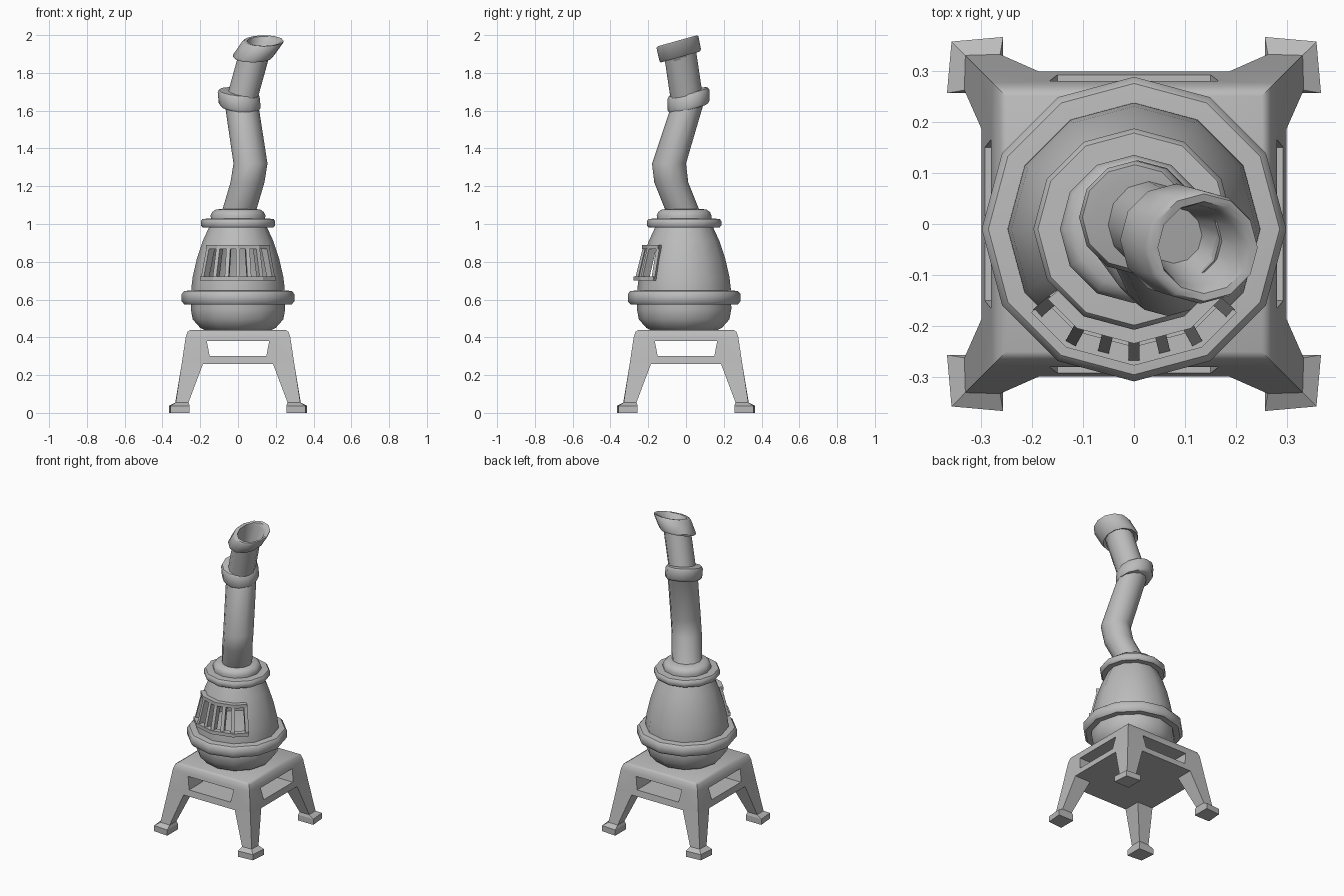
import bpy, bmesh
from math import sin, cos, pi, radians

if "Cube" in bpy.data.objects:
    bpy.data.objects.remove(bpy.data.objects["Cube"])

iron = bpy.data.materials.new("grey_iron")
iron.use_nodes = True
GREY = (0.5, 0.5, 0.5, 1)
iron.diffuse_color = GREY
iron.node_tree.nodes["Principled BSDF"].inputs["Base Color"].default_value = GREY

CY = -0.01    # stove axis
SIDES = 12


def loft(name, *chains):
    """Skin each chain of equal-sized rings into a capped solid."""
    bm = bmesh.new()
    for rings in chains:
        loops = [[bm.verts.new(p) for p in ring] for ring in rings]
        n = len(loops[0])
        for a, b in zip(loops, loops[1:]):
            for i in range(n):
                j = (i + 1) % n
                bm.faces.new((a[i], a[j], b[j], b[i]))
        bm.faces.new(loops[0])
        bm.faces.new(loops[-1])
    bmesh.ops.recalc_face_normals(bm, faces=bm.faces)
    mesh = bpy.data.meshes.new(name)
    bm.to_mesh(mesh)
    bm.free()
    mesh.materials.append(iron)
    obj = bpy.data.objects.new(name, mesh)
    bpy.context.collection.objects.link(obj)
    return obj


def activate(obj):
    bpy.ops.object.select_all(action='DESELECT')
    obj.select_set(True)
    bpy.context.view_layer.objects.active = obj


def smooth(obj, angle=42):
    activate(obj)
    bpy.ops.object.shade_smooth_by_angle(angle=radians(angle))


def cut(obj, cutter):
    activate(obj)
    mod = obj.modifiers.new("cut", 'BOOLEAN')
    mod.object, mod.operation, mod.solver = cutter, 'DIFFERENCE', 'EXACT'
    bpy.ops.object.modifier_apply(modifier=mod.name)
    bpy.data.objects.remove(cutter)


def circle(x, y, z, r, tilt_x=0, tilt_y=0):
    pts = []
    for i in range(SIDES):
        a = 2 * pi * i / SIDES
        dx, dy = r * cos(a), r * sin(a)
        pts.append((x + dx, y + dy, z + tilt_x * dx + tilt_y * dy))
    return pts


def lathe(name, profile):
    return loft(name, [circle(0, CY, z, r) for r, z in profile])


def square(z, h):
    return [(-h, -h, z), (h, -h, z), (h, h, z), (-h, h, z)]


# Stand: tapered box with a window tunnel in each direction
stand = loft("stand", [square(0.26, 0.298), square(0.40, 0.277),
                       square(0.43, 0.267), square(0.44, 0.25)])
for swap in (False, True):
    rings = []
    for t in (-0.5, 0.5):
        ring = [(-0.15, t, 0.30), (0.15, t, 0.30), (0.165, t, 0.38), (-0.165, t, 0.38)]
        rings.append([(y, x, z) for x, y, z in ring] if swap else ring)
    cut(stand, loft("tunnel_cutter", rings))
smooth(stand)


# Splayed legs with flared feet: (height, outer, outer side corner, inner)
LEG = [(0, 0.357, 0.366, 0.256), (0.037, 0.357, 0.366, 0.256),
       (0.055, 0.33, 0.332, 0.262), (0.26, 0.298, 0.298, 0.185)]
for sx, side in ((1, "left"), (-1, "right")):
    for sy, end in ((-1, "front"), (1, "back")):
        loft(f"{end}_{side}_leg",
             [[(sx * x, sy * y, z) for x, y in ((o, o), (i, c), (i, i), (c, i))]
              for z, o, c, i in LEG])

# Hollow pot body with a front opening
body = lathe("body", [(0.17, 0.435), (0.2, 0.45), (0.24, 0.495), (0.25, 0.55),
                      (0.247, 0.66), (0.24, 0.72), (0.217, 0.82),
                      (0.187, 0.91), (0.15, 0.99)])
activate(body)
shell = body.modifiers.new("shell", 'SOLIDIFY')
shell.thickness, shell.offset = 0.025, -1
bpy.ops.object.modifier_apply(modifier=shell.name)
wedge = [(0, CY), (0.38, -0.33), (-0.38, -0.33)]
cut(body, loft("opening_cutter", [[(x, y, z) for x, y in wedge] for z in (0.71, 0.88)]))
smooth(body)

# Bands around the body and the pipe seat
smooth(lathe("belly_band", [(0.235, 0.575), (0.285, 0.575), (0.298, 0.59),
                            (0.298, 0.63), (0.285, 0.645), (0.235, 0.65)]))
smooth(lathe("top_band", [(0.14, 0.982), (0.188, 0.982), (0.197, 0.992),
                          (0.197, 1.015), (0.188, 1.027), (0.13, 1.03)]))
smooth(lathe("pipe_seat", [(0.143, 1.02), (0.145, 1.045), (0.137, 1.063),
                           (0.118, 1.077), (0.08, 1.08)]))


# Grate: two faceted rails and slats following the body
def polar(deg, r, z, side=0):
    a = radians(deg)
    r *= cos(radians(15)) / cos(radians(deg % 30 - 15))
    return (r * sin(a) + side * cos(a), CY - r * cos(a) + side * sin(a), z)


def rail(z1, z2, r1, r2):
    return [[polar(d, r1, z1), polar(d, r2, z1), polar(d, r2, z2), polar(d, r1, z2)]
            for d in (-51, -30, 0, 30, 51)]


def slat(deg):
    return [[polar(deg, r1, z, -0.005), polar(deg, r2, z, -0.011),
             polar(deg, r2, z, 0.011), polar(deg, r1, z, 0.005)]
            for z, r1, r2 in ((0.71, 0.215, 0.26), (0.88, 0.17, 0.217))]


loft("grate_rails", rail(0.70, 0.722, 0.23, 0.267), rail(0.868, 0.89, 0.182, 0.224))
loft("grate_slats", *[slat(d) for d in (-49, -29, -14, 0, 14, 29, 49)])

# Crooked lower pipe
smooth(loft("lower_pipe", [circle(0, -0.01, 1.05, 0.09),
                           circle(0.05, -0.078, 1.22, 0.09),
                           circle(0.066, -0.09, 1.32, 0.09),
                           circle(0.018, 0.01, 1.64, 0.09, -0.1, 0.22)]))

# Tilted joint collar
smooth(loft("pipe_collar", [circle(0.012 - 0.1 * (z - 1.6), 0.013, z, r, -0.1, 0.22)
                            for z, r in ((1.612, 0.085), (1.615, 0.103), (1.628, 0.111),
                                         (1.685, 0.111), (1.7, 0.103), (1.703, 0.08))]))

# Upper pipe flaring into an open slanted mouth, then down inside
MOUTH = [(0.02, 0.005, 1.66, 0.083), (0.085, -0.03, 1.895, 0.083),
         (0.079, -0.03, 1.884, 0.104), (0.083, -0.031, 1.895, 0.11),
         (0.13, -0.045, 1.962, 0.111), (0.137, -0.046, 1.97, 0.105),
         (0.137, -0.046, 1.968, 0.09), (0.122, -0.042, 1.945, 0.08),
         (0.078, -0.022, 1.82, 0.055)]
smooth(loft("upper_pipe", [circle(x, y, z, r, 0, 0.28) for x, y, z, r in MOUTH]))
